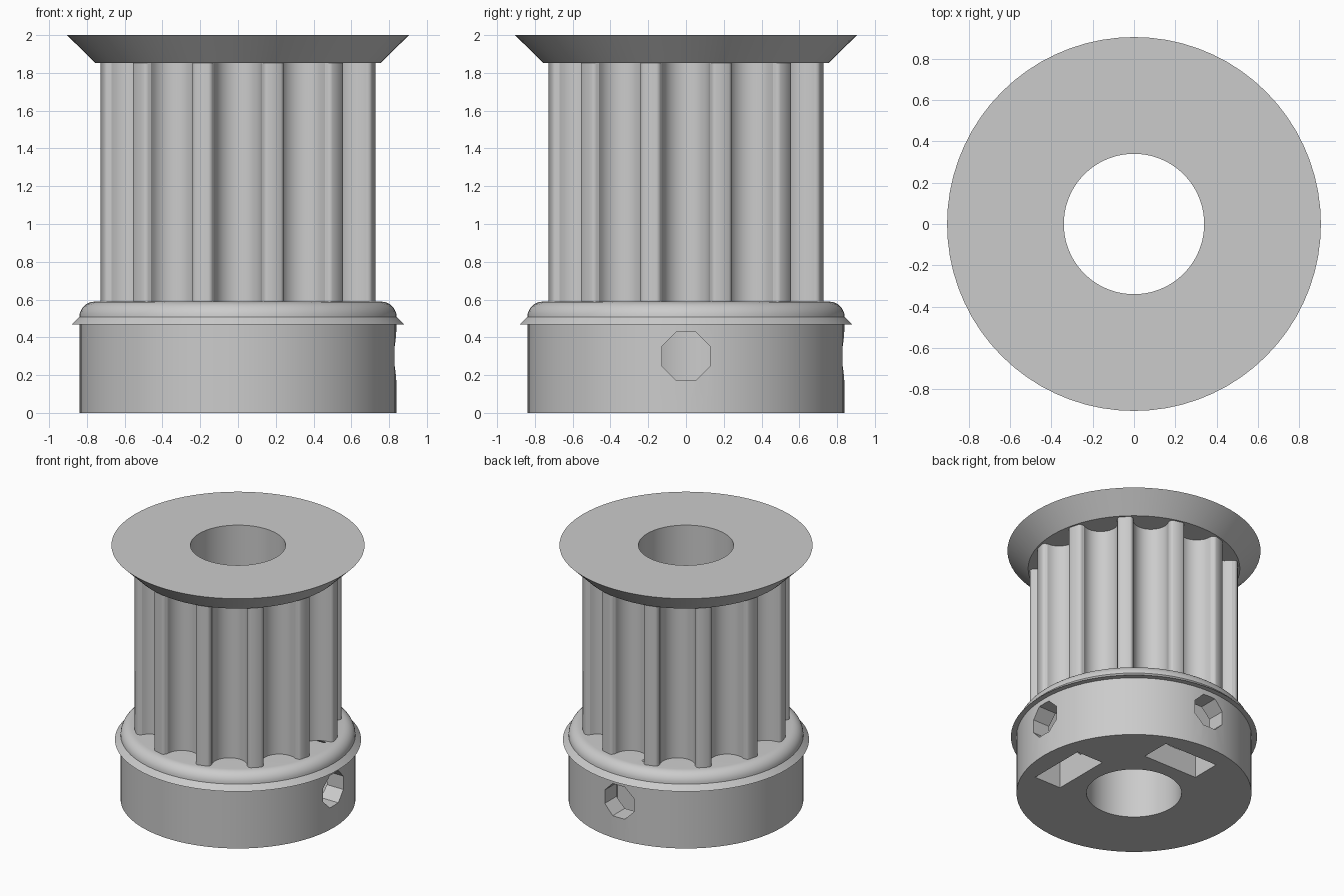
import bpy, bmesh, math
from mathutils import Matrix

if "Cube" in bpy.data.objects:
    bpy.data.objects.remove(bpy.data.objects["Cube"])

SEG = 72
BORE = 0.34
BASE_TOP, FLANGE_Z = 0.589, 1.853

grey = bpy.data.materials.new("plain grey")
grey.diffuse_color = (0.6, 0.6, 0.6, 1)
grey.use_nodes = True
grey.node_tree.nodes["Principled BSDF"].inputs["Base Color"].default_value = grey.diffuse_color


def make(name, bm):
    bmesh.ops.recalc_face_normals(bm, faces=bm.faces)
    me = bpy.data.meshes.new(name)
    bm.to_mesh(me)
    bm.free()
    me.materials.append(grey)
    ob = bpy.data.objects.new(name, me)
    bpy.context.collection.objects.link(ob)
    return ob


def smooth(ob):
    bpy.ops.object.select_all(action='DESELECT')
    ob.select_set(True)
    bpy.context.view_layer.objects.active = ob
    bpy.ops.object.shade_smooth_by_angle(angle=math.radians(35))


def skin(bm, rings):
    """Bridge successive closed rings of vertices."""
    for a, b in zip(rings, rings[1:]):
        n = len(a)
        for i in range(n):
            j = (i + 1) % n
            bm.faces.new((a[i], a[j], b[j], b[i]))


def lathe(name, profile):
    """Solid of revolution from a closed (radius, z) profile."""
    bm = bmesh.new()
    rings = [[bm.verts.new((r * math.cos(2 * math.pi * i / SEG),
                            r * math.sin(2 * math.pi * i / SEG), z))
              for i in range(SEG)] for r, z in profile]
    skin(bm, rings + rings[:1])
    return make(name, bm)


def prism_x(name, outline, x0, x1, turn):
    """Prism along x from a (y, z) outline, turned about z."""
    bm = bmesh.new()
    ends = [[bm.verts.new((x, y, z)) for y, z in outline] for x in (x0, x1)]
    skin(bm, ends)
    for e in ends:
        bm.faces.new(e)
    bm.transform(Matrix.Rotation(turn, 4, 'Z'))
    return make(name, bm)


# Hub with retaining lip and rounded shoulder
R, F = 0.84, 0.082
shoulder = [(R - F + F * math.cos(a), BASE_TOP - F + F * math.sin(a))
            for a in (math.pi / 2 * i / 8 for i in range(9))]
hub = lathe("hub", [(BORE, 0), (R, 0), (R, 0.467), (0.88, 0.467)]
            + shoulder + [(BORE, BASE_TOP)])

# Screw holes and nut pockets on two sides of the hub
octagon = [(0.1375 * math.cos(math.radians(22.5 + 45 * i)),
            0.3 + 0.1375 * math.sin(math.radians(22.5 + 45 * i))) for i in range(8)]
pocket = [(-0.28, -0.1), (0.19, -0.1), (0.19, 0.2), (0.28, 0.35),
          (0.11, 0.592), (-0.19, 0.53), (-0.28, 0.27)]
bpy.context.view_layer.objects.active = hub
for k in range(2):
    for outline, x0, x1 in ((pocket, 0.455, 0.687), (octagon, 0.1, 1.0)):
        cutter = prism_x("cutter", outline, x0, x1, k * math.pi / 2)
        cutter.hide_render = True
        mod = hub.modifiers.new("cut", 'BOOLEAN')
        mod.operation, mod.solver, mod.object = 'DIFFERENCE', 'EXACT', cutter
        bpy.ops.object.modifier_apply(modifier=mod.name)
        bpy.data.objects.remove(cutter)
smooth(hub)

# Toothed drum: twelve round-bottomed grooves with eased corners
TEETH, RO, GR = 12, 0.745, 0.127
side = [(0.157, 0.0), (0.144, 0.006), (0.134, 0.018), (0.128, 0.034)]
arc = [(GR * math.cos(math.pi * i / 14), 0.046 + GR * math.sin(math.pi * i / 14))
       for i in range(15)]
groove = [(-t, d) for t, d in side] + [(-t, d) for t, d in arc] + side[::-1]
section = []
for k in range(TEETH):
    c = 2 * math.pi * k / TEETH
    for t, d in groove:
        # Depth is measured inward from the outer circle
        h = math.sqrt(RO * RO - t * t) - d if d < 0.04 else RO - d
        section.append((h * math.cos(c) - t * math.sin(c),
                        h * math.sin(c) + t * math.cos(c)))
bm = bmesh.new()
skin(bm, [[bm.verts.new((x, y, z)) for x, y in section] for z in (BASE_TOP, FLANGE_Z)])
smooth(make("toothed_drum", bm))

# Bore lining inside the drum
bm = bmesh.new()
skin(bm, [[bm.verts.new((BORE * math.cos(2 * math.pi * i / SEG),
                         BORE * math.sin(2 * math.pi * i / SEG), z))
           for i in range(SEG)] for z in (BASE_TOP, FLANGE_Z)])
bore = make("bore_wall", bm)
bore.data.flip_normals()
smooth(bore)

# Conical top flange
smooth(lathe("top_flange", [(BORE, FLANGE_Z), (0.757, FLANGE_Z), (0.905, 2.0), (BORE, 2.0)]))
